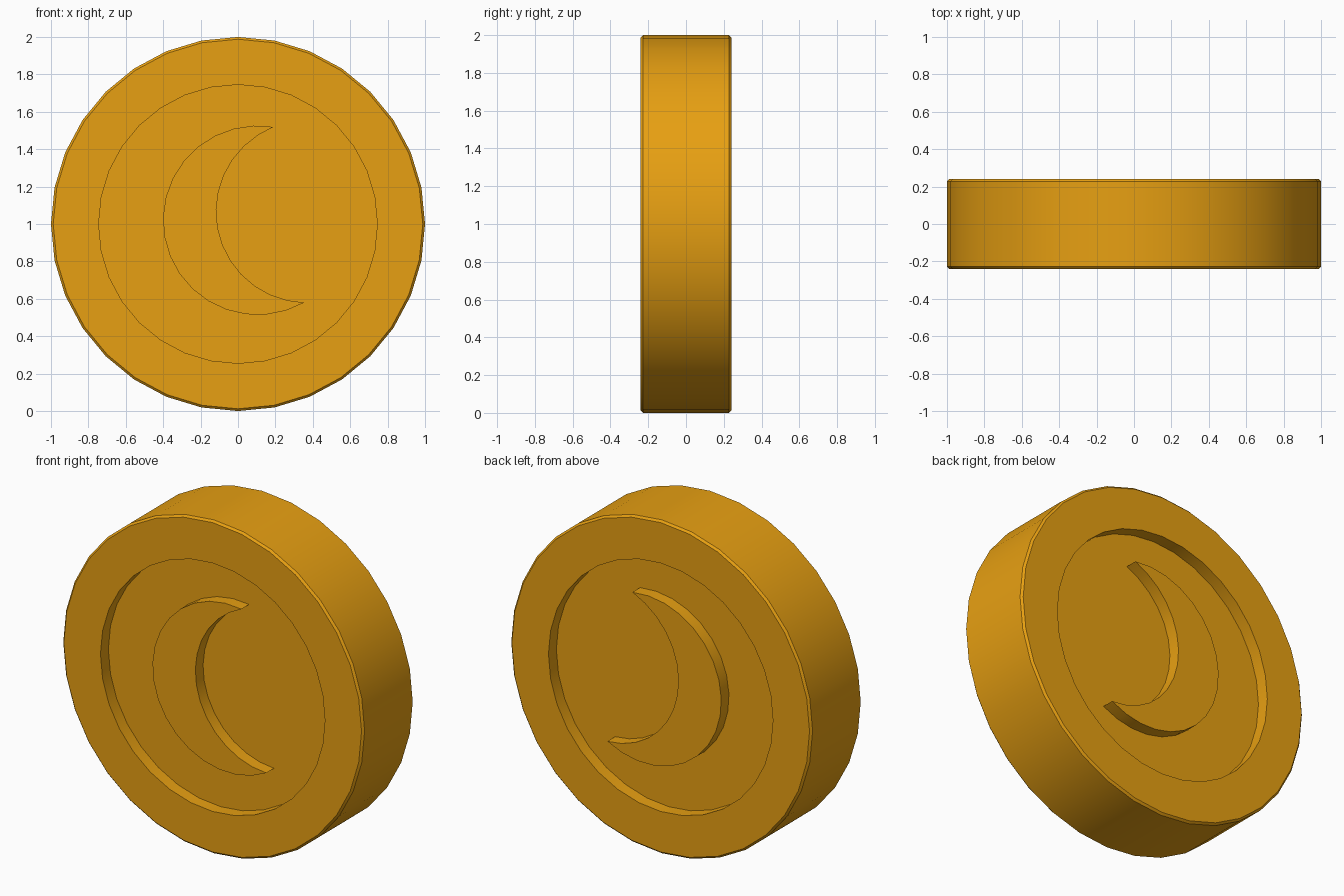
import bpy, bmesh
from math import radians, sin, cos, tau

if "Cube" in bpy.data.objects:
    bpy.data.objects.remove(bpy.data.objects["Cube"])

gold = bpy.data.materials.new("gold")
gold.diffuse_color = (0.8, 0.35, 0.006, 1)
gold.use_nodes = True
gold.node_tree.nodes["Principled BSDF"].inputs["Base Color"].default_value = gold.diffuse_color

SIDES = 32
HALF, FLOOR, RELIEF = 0.24, 0.165, 0.238


def finish(name, bm):
    bmesh.ops.recalc_face_normals(bm, faces=bm.faces[:])
    me = bpy.data.meshes.new(name)
    bm.to_mesh(me)
    bm.free()
    me.materials.append(gold)
    ob = bpy.data.objects.new(name, me)
    bpy.context.collection.objects.link(ob)
    bpy.ops.object.select_all(action='DESELECT')
    ob.select_set(True)
    bpy.context.view_layer.objects.active = ob
    bpy.ops.object.shade_smooth_by_angle(angle=radians(30))
    return ob


def arc(cx, cz, r, a0, a1, n):
    steps = [radians(a0 + (a1 - a0) * i / n) for i in range(n + 1)]
    return [(cx + r * cos(a), cz + r * sin(a)) for a in steps]


# Coin body: lathed profile with a recessed centre on both faces
half = [(0.745, -FLOOR), (0.745, -HALF), (0.988, -HALF), (1.0, -HALF + 0.012)]
profile = half + [(r, -y) for r, y in reversed(half)]
bm = bmesh.new()
rings = [[bm.verts.new((r * sin(tau * i / SIDES), y, 1 + r * cos(tau * i / SIDES)))
          for i in range(SIDES)] for r, y in profile]
for a, b in zip(rings, rings[1:]):
    for i in range(SIDES):
        j = (i + 1) % SIDES
        bm.faces.new((a[i], a[j], b[j], b[i]))
bm.faces.new(rings[0])
bm.faces.new(rings[-1])
finish("coin_body", bm)

# Raised crescents, front and back
outer = arc(0.105, 1.02, 0.506, 80.4, 299.6, 18)
inner = arc(0.3695, 1.066, 0.486, 268.3, 111.6, 14)
outline = outer + inner[1:-1]
for name, side in (("front_crescent", -1), ("back_crescent", 1)):
    bm = bmesh.new()
    base = bm.faces.new([bm.verts.new((x, side * FLOOR, z)) for x, z in outline])
    ext = bmesh.ops.extrude_face_region(bm, geom=[base])
    top = [v for v in ext["geom"] if isinstance(v, bmesh.types.BMVert)]
    bmesh.ops.translate(bm, verts=top, vec=(0, side * (RELIEF - FLOOR), 0))
    # Drop the hidden underside so only the relief remains
    under = [f for f in bm.faces
             if all(abs(abs(v.co.y) - FLOOR) < 1e-5 for v in f.verts)]
    bmesh.ops.recalc_face_normals(bm, faces=bm.faces[:])
    bmesh.ops.delete(bm, geom=under, context='FACES_ONLY')
    finish(name, bm)
